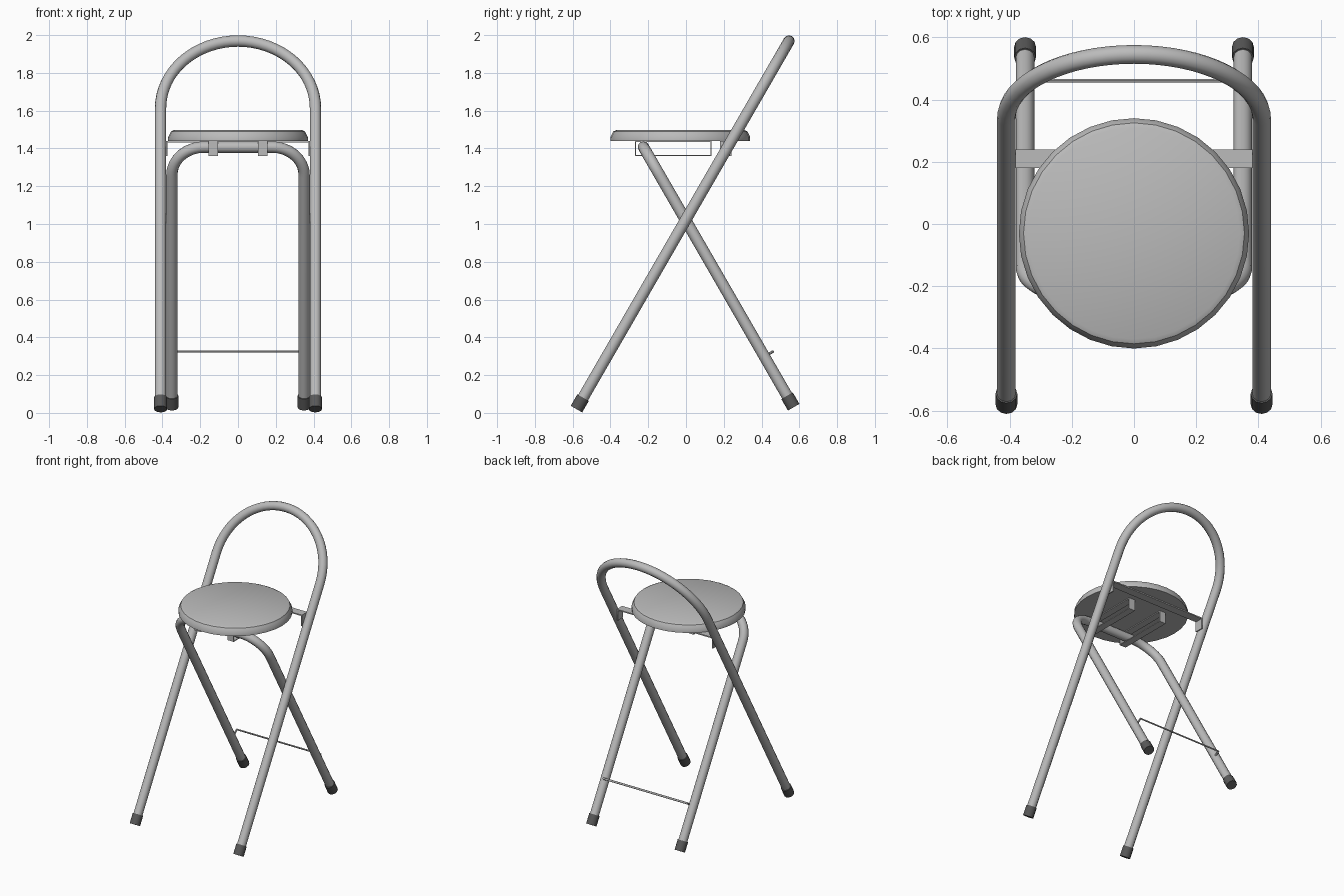
import bpy, bmesh, math
from mathutils import Vector

cube = bpy.data.objects.get("Cube")
if cube:
    bpy.data.objects.remove(cube, do_unlink=True)


def material(name, rgb):
    m = bpy.data.materials.new(name)
    m.use_nodes = True
    m.diffuse_color = (*rgb, 1)
    m.node_tree.nodes["Principled BSDF"].inputs["Base Color"].default_value = (*rgb, 1)
    return m


GREY = material("light grey", (0.5, 0.5, 0.5))
DARK = material("dark rubber", (0.1, 0.1, 0.1))


def finish(obj, mat, smooth=True):
    obj.data.materials.clear()
    obj.data.materials.append(mat)
    bpy.ops.object.select_all(action='DESELECT')
    obj.select_set(True)
    bpy.context.view_layer.objects.active = obj
    if smooth:
        bpy.ops.object.shade_smooth_by_angle(angle=math.radians(35))
    return obj


def mesh_object(name, bm, mat, smooth=True):
    bmesh.ops.recalc_face_normals(bm, faces=bm.faces)
    me = bpy.data.meshes.new(name)
    bm.to_mesh(me)
    bm.free()
    obj = bpy.data.objects.new(name, me)
    bpy.context.collection.objects.link(obj)
    return finish(obj, mat, smooth)


def tube(name, points, radius, mat, res=4):
    """Round bar swept along a path."""
    cu = bpy.data.curves.new(name, 'CURVE')
    cu.dimensions = '3D'
    cu.bevel_depth = radius
    cu.bevel_resolution = res
    cu.use_fill_caps = True
    sp = cu.splines.new('POLY')
    sp.points.add(len(points) - 1)
    for p, co in zip(sp.points, points):
        p.co = (*co, 1)
    obj = bpy.data.objects.new(name, cu)
    bpy.context.collection.objects.link(obj)
    bpy.ops.object.select_all(action='DESELECT')
    obj.select_set(True)
    bpy.context.view_layer.objects.active = obj
    bpy.ops.object.convert(target='MESH')
    return finish(bpy.context.view_layer.objects.active, mat)


def plates(name, boxes, mat):
    """Sheet metal part made of boxes given as (min corner, max corner)."""
    bm = bmesh.new()
    for lo, hi in boxes:
        lo, hi = Vector(lo), Vector(hi)
        for v in bmesh.ops.create_cube(bm, size=1)["verts"]:
            v.co = (lo + hi) / 2 + v.co * (hi - lo)
    return mesh_object(name, bm, mat, smooth=False)


def leg_frame(name, half, length, corner, base, lean):
    """Bent tube frame in a tilted plane, with a rubber foot on each leg."""
    origin = Vector((0, *base))
    up = Vector((0, lean * math.sin(math.radians(30)), math.cos(math.radians(30))))
    side = Vector((1, 0, 0))
    flat = [(half, 0.01)]
    for i in range(17):
        a = math.pi / 2 * i / 16
        flat.append((half - corner + corner * math.cos(a),
                     length - corner + corner * math.sin(a)))
    mirrored = [(-x, u) for x, u in reversed(flat)]
    if half == corner:              # a full arch shares its top point
        mirrored = mirrored[1:]
    path = [origin + side * x + up * u for x, u in flat + mirrored]
    tube(name, path, 0.03, GREY)
    for tag, s in (("left", 1), ("right", -1)):
        foot = origin + side * half * s
        tube(f"{name}_foot_{tag}", [foot, foot + up * 0.07], 0.035, DARK)


# Two crossing tube frames: the tall one carries the backrest arch
leg_frame("backrest_frame", 0.41, 2.25, 0.41, (-0.58, 0.02), 1)
leg_frame("folding_frame", 0.35, 1.59, 0.17, (0.57, 0.03), -1)

# Round seat with a tapered rim and softened top edge
bm = bmesh.new()
profile = [(0, 1.44), (0.37, 1.44), (0.37, 1.46), (0.36, 1.48),
           (0.355, 1.49), (0.34, 1.497), (0, 1.497)]
verts = [bm.verts.new((r, 0, z)) for r, z in profile]
edges = [bm.edges.new(pair) for pair in zip(verts, verts[1:])]
bmesh.ops.spin(bm, geom=verts + edges, cent=(0, 0, 0), axis=(0, 0, 1),
               angle=2 * math.pi, steps=32)
bmesh.ops.remove_doubles(bm, verts=bm.verts, dist=0.0005)
bmesh.ops.translate(bm, verts=bm.verts, vec=(0, -0.03, 0))
mesh_object("seat", bm, GREY)

# Flat bar under the seat, folded down at both ends against the tubes
plates("seat_crossbar", [
    ((-0.38, 0.18, 1.432), (0.38, 0.24, 1.44)),
    ((-0.38, 0.18, 1.36), (-0.372, 0.24, 1.432)),
    ((0.372, 0.18, 1.36), (0.38, 0.24, 1.432)),
], GREY)

# Open strap loops in which the folding frame slides
T = 0.006
for tag, x in (("left", 0.13), ("right", -0.13)):
    x0, x1, y0, y1, z0, z1 = x - 0.025, x + 0.025, -0.27, 0.135, 1.36, 1.44
    plates(f"slide_loop_{tag}", [
        ((x0, y0, z0), (x1, y1, z0 + T)),
        ((x0, y0, z1 - T), (x1, y1, z1)),
        ((x0, y0, z0 + T), (x1, y0 + T, z1 - T)),
        ((x0, y1 - T, z0 + T), (x1, y1, z1 - T)),
    ], GREY)

# Thin rod between the rear legs, hooked into them at both ends
tube("rear_rod", [(-0.33, 0.42, 0.3), (-0.33, 0.46, 0.325),
                  (0.33, 0.46, 0.325), (0.33, 0.42, 0.3)], 0.007, GREY, 2)
